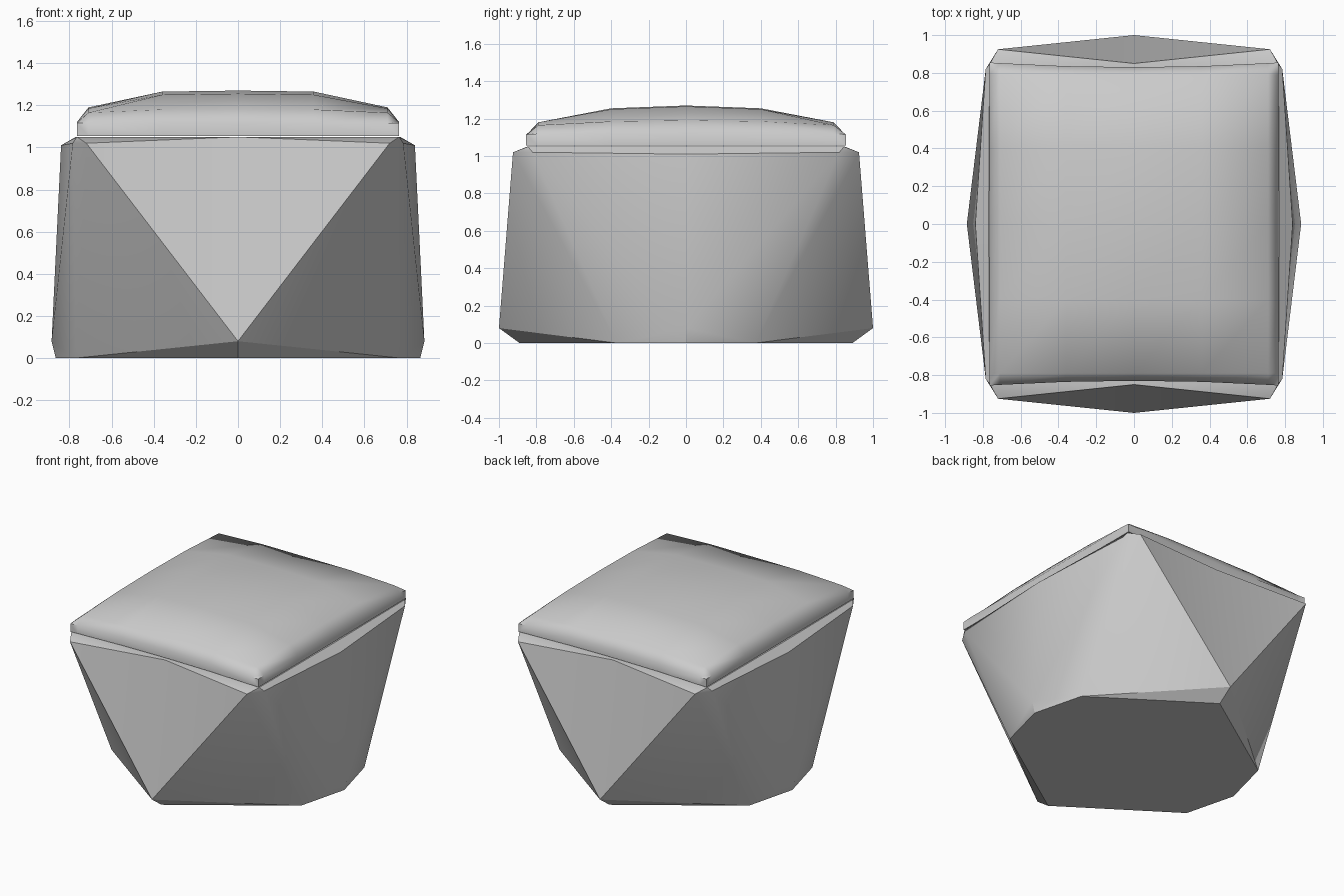
import bpy, bmesh, math

if "Cube" in bpy.data.objects:
    bpy.data.objects.remove(bpy.data.objects["Cube"])

def finish(name, bm, angle):
    bmesh.ops.remove_doubles(bm, verts=bm.verts, dist=1e-4)
    bmesh.ops.recalc_face_normals(bm, faces=bm.faces)
    me = bpy.data.meshes.new(name)
    bm.to_mesh(me)
    bm.free()
    ob = bpy.data.objects.new(name, me)
    bpy.context.collection.objects.link(ob)
    bpy.ops.object.select_all(action='DESELECT')
    ob.select_set(True)
    bpy.context.view_layer.objects.active = ob
    bpy.ops.object.shade_smooth_by_angle(angle=math.radians(angle))
    return ob

# Faceted base: one quarter, mirrored to the other three
P = {
    'O': (0, 0, 0), 'F': (0, .89, 0), 'E': (.77, .37, 0), 'H': (.865, 0, 0),
    'D': (0, 1.0, .08), 'G': (.885, 0, .08),
    'A': (.72, .925, 1.02), 'B': (.785, .82, 1.02), 'C': (.765, .845, 1.05),
    'M': (0, .85, 1.05), 'N': (.84, 0, 1.01), 'Q': (.77, 0, 1.05), 'T': (0, 0, 1.05),
}
FACES = ['OHEF', 'FED', 'DEA', 'EBA', 'ABC', 'DAM', 'MAC',
         'EHG', 'EGB', 'GNB', 'NQCB', 'TQCM']
bm = bmesh.new()
for sx in (1, -1):
    for sy in (1, -1):
        v = {k: bm.verts.new((sx * x, sy * y, z)) for k, (x, y, z) in P.items()}
        for f in FACES:
            bm.faces.new([v[k] for k in f])
bmesh.ops.remove_doubles(bm, verts=bm.verts, dist=1e-4)
# merge the flat underside into one polygon
low = [f for f in bm.faces if all(w.co.z < .001 for w in f.verts)]
bmesh.ops.dissolve_faces(bm, faces=low, use_verts=True)
finish("faceted_base", bm, 25)

# Domed seat cushion: heights of one quarter, centre to rim
XS = (0, .36, .71, .765)
YS = (0, .40, .79, .83)
ZS = ((1.27, 1.265, 1.19, 1.12),
      (1.255, 1.25, 1.185, 1.12),
      (1.18, 1.18, 1.165, 1.12),
      (1.115, 1.115, 1.115, 1.115))
bm = bmesh.new()

def point(i, j, z=None):
    x, y = XS[abs(i)], YS[abs(j)]
    if abs(j) == 3:
        y += .025 * (x / .765) ** 2
    h = ZS[abs(j)][abs(i)] if z is None else z
    return bm.verts.new((math.copysign(x, i), math.copysign(y, j), h))

for i in range(-3, 3):
    for j in range(-3, 3):
        bm.faces.new([point(i, j), point(i + 1, j), point(i + 1, j + 1), point(i, j + 1)])
# upright rim and underside
for k in range(-3, 3):
    for s in (-3, 3):
        bm.faces.new([point(k, s), point(k + 1, s), point(k + 1, s, 1.055), point(k, s, 1.055)])
        bm.faces.new([point(s, k), point(s, k + 1), point(s, k + 1, 1.055), point(s, k, 1.055)])
bmesh.ops.remove_doubles(bm, verts=bm.verts, dist=1e-4)
bmesh.ops.holes_fill(bm, edges=[e for e in bm.edges if e.is_boundary], sides=0)
finish("seat_cushion", bm, 65)
